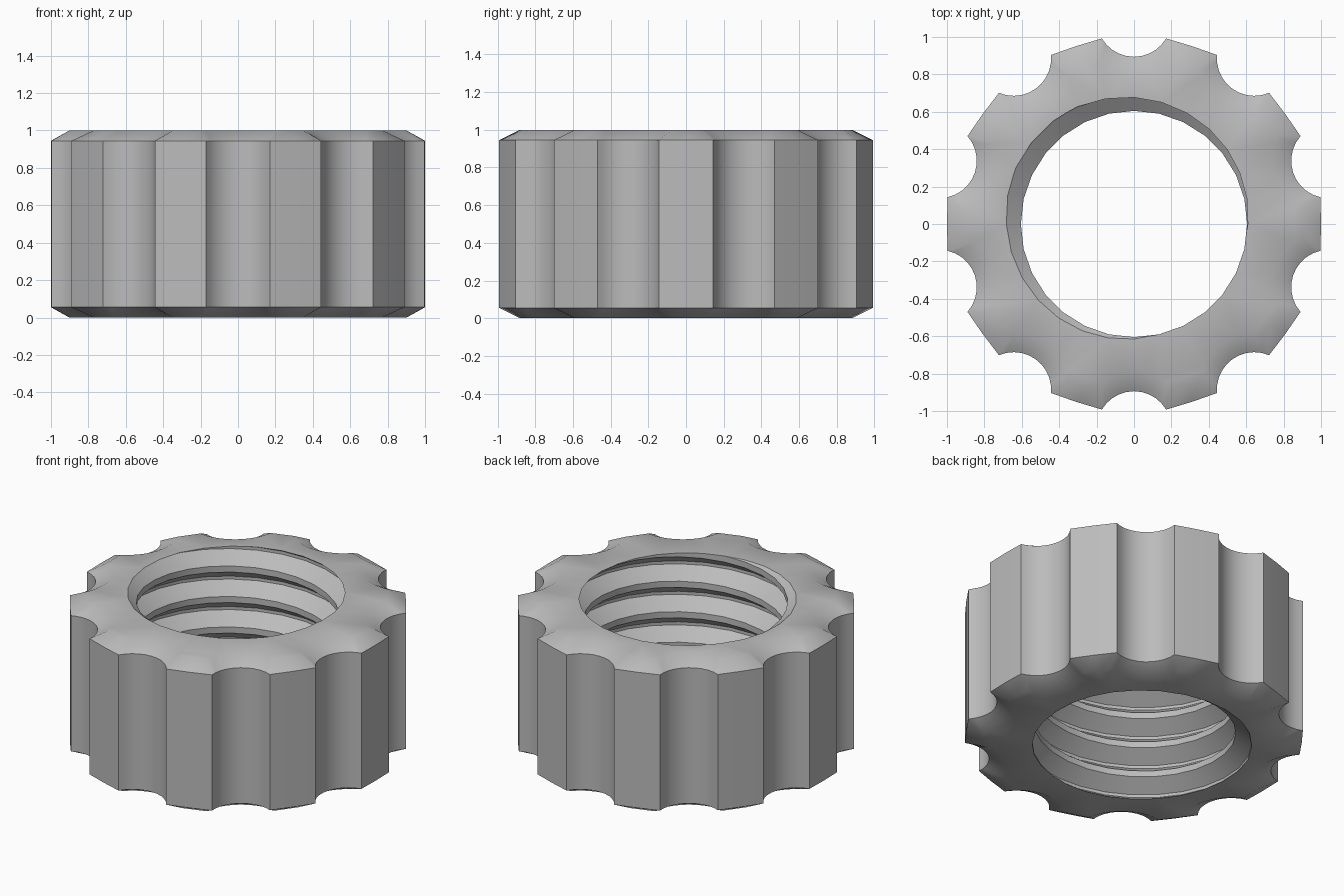
import bpy, bmesh, math
from math import sin, cos, pi, radians

cube = bpy.data.objects.get("Cube")
if cube:
    bpy.data.objects.remove(cube, do_unlink=True)

FLUTES, FLUTE_CENTRE = 10, 1.094
HEIGHT, CHAMFER = 1.0, 0.055
CREST, ROOT, PITCH, STEPS = 0.605, 0.7, 0.2, 28


def outline(flute_radius, sweep, lobe_radius, segments=10):
    """Fluted contour: a concave arc per flute and one point on each lobe."""
    points = []
    for k in range(FLUTES):
        turn = 2 * pi * (k + 0.5) / FLUTES
        for i in range(segments + 1):
            a = sweep * (2 * i / segments - 1)
            out = FLUTE_CENTRE - flute_radius * cos(a)
            side = flute_radius * sin(a)
            points.append((out * cos(turn) - side * sin(turn),
                           out * sin(turn) + side * cos(turn)))
        lobe = turn + pi / FLUTES
        points.append((lobe_radius * cos(lobe), lobe_radius * sin(lobe)))
    return points


def ring(bm, points, z):
    return [bm.verts.new((x, y, z)) for x, y in points]


def join(bm, low, high):
    n = len(low)
    for i in range(n):
        j = (i + 1) % n
        bm.faces.new((low[i], low[j], high[j], high[i]))


bm = bmesh.new()

# Fluted outer wall with a chamfer at both ends
wide = outline(0.2, radians(59.3), 1.0)
narrow = outline(0.3, radians(44.5), 0.902)
rings = [ring(bm, narrow, 0), ring(bm, wide, CHAMFER),
         ring(bm, wide, HEIGHT - CHAMFER), ring(bm, narrow, HEIGHT)]
for low, high in zip(rings, rings[1:]):
    join(bm, low, high)

# Right-hand internal thread, swept past both ends
profile = [(-0.01, ROOT), (0.01, ROOT), (0.08, CREST), (0.12, CREST)]
start = HEIGHT - 0.005 - PITCH * 130 / 360
columns = []
for s in range(STEPS):
    a = 2 * pi * s / STEPS
    column = []
    for turn in range(-7, 3):
        for dz, r in profile:
            z = start + PITCH * (turn + s / STEPS) + dz
            column.append(bm.verts.new((r * cos(a), r * sin(a), z)))
    columns.append(column)
thread = []
for s in range(STEPS):
    a, b = columns[s], columns[(s + 1) % STEPS]
    shift = len(profile) if s == STEPS - 1 else 0
    for i in range(len(a) - 1 - shift):
        thread.append(bm.faces.new((a[i], a[i + 1], b[i + 1 + shift], b[i + shift])))

# Trim the thread flush with the end faces
for z, side in ((0, -1), (HEIGHT, 1)):
    thread = [f for f in thread if f.is_valid]
    geom = set(thread)
    for f in thread:
        geom.update(f.edges)
        geom.update(f.verts)
    cut = bmesh.ops.bisect_plane(bm, geom=list(geom), dist=1e-5, plane_co=(0, 0, z),
                                 plane_no=(0, 0, side), clear_outer=True)
    thread = [g for g in cut["geom"] if isinstance(g, bmesh.types.BMFace)]
bmesh.ops.remove_doubles(bm, verts=bm.verts[:], dist=1e-4)

# Flat end faces between the outer contour and the threaded hole
for z in (0, HEIGHT):
    rim = [e for e in bm.edges if e.is_boundary
           and all(abs(v.co.z - z) < 1e-3 for v in e.verts)]
    bmesh.ops.triangle_fill(bm, edges=rim, use_beauty=True, normal=(0, 0, 1))
bmesh.ops.recalc_face_normals(bm, faces=bm.faces[:])

mesh = bpy.data.meshes.new("fluted_nut")
bm.to_mesh(mesh)
bm.free()
nut = bpy.data.objects.new("fluted_nut", mesh)
bpy.context.collection.objects.link(nut)

# Plain grey finish
grey = bpy.data.materials.new("light_grey")
grey.use_nodes = True
colour = (0.5, 0.5, 0.5, 1)
grey.diffuse_color = colour
grey.node_tree.nodes["Principled BSDF"].inputs["Base Color"].default_value = colour
mesh.materials.append(grey)

bpy.ops.object.select_all(action="DESELECT")
nut.select_set(True)
bpy.context.view_layer.objects.active = nut
bpy.ops.object.shade_smooth_by_angle(angle=radians(30))
